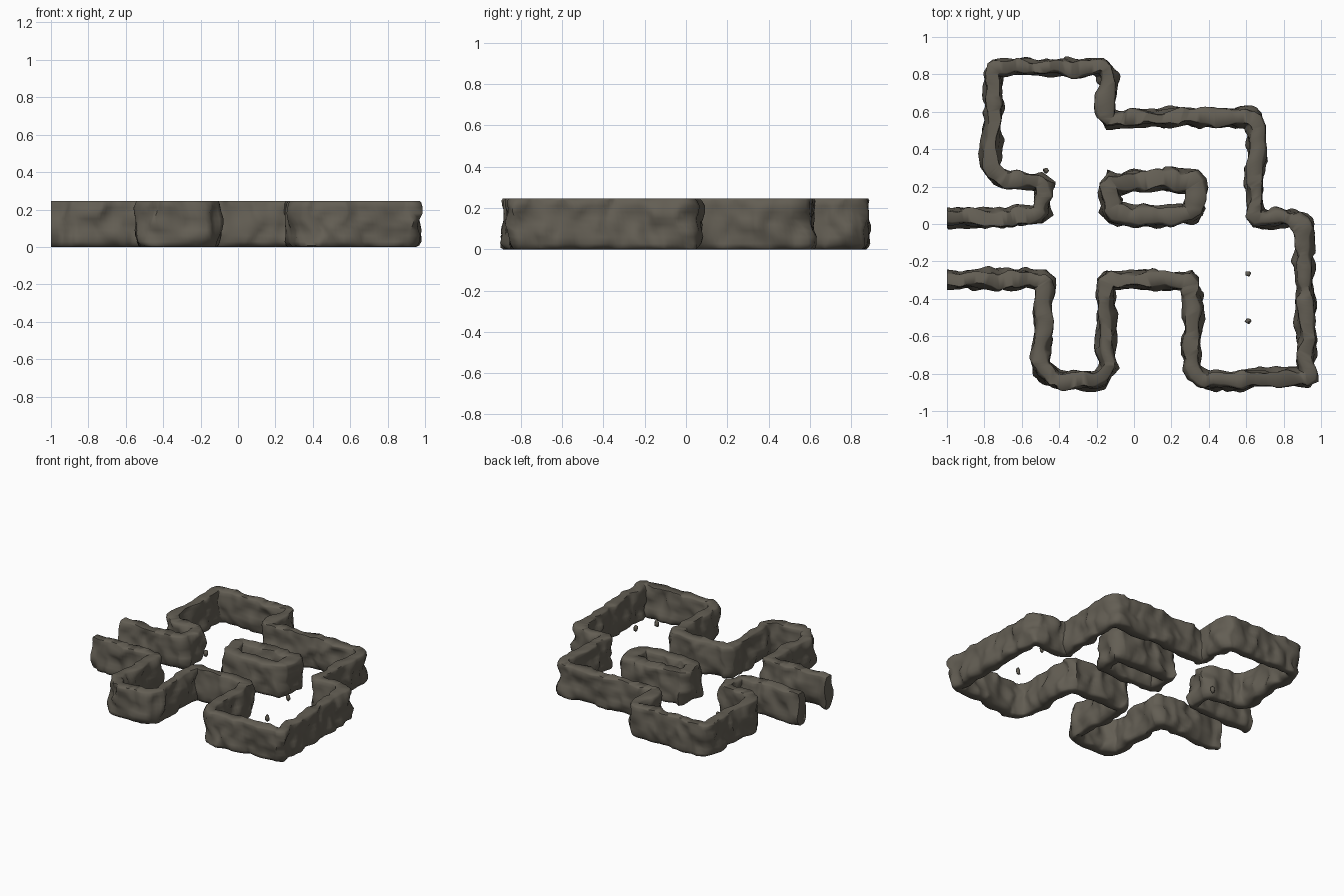
import bpy, bmesh, random
from mathutils import Vector, noise

if "Cube" in bpy.data.objects:
    bpy.data.objects.remove(bpy.data.objects["Cube"])

random.seed(4)
# Wall profile: (height, width factor), with worn edges top and bottom
PROFILE = [(0, 0.5), (0.008, 0.8), (0.028, 1.0), (0.06, 1.06), (0.09, 1.08), (0.12, 1.06),
           (0.15, 1.03), (0.18, 1.0), (0.21, 0.97), (0.236, 0.9), (0.246, 0.74)]

stone = bpy.data.materials.new("stone")
stone.diffuse_color = (0.125, 0.112, 0.088, 1)
stone.use_nodes = True
stone.node_tree.nodes["Principled BSDF"].inputs["Base Color"].default_value = stone.diffuse_color


def finish(bm, name):
    bmesh.ops.recalc_face_normals(bm, faces=bm.faces)
    me = bpy.data.meshes.new(name)
    bm.to_mesh(me)
    bm.free()
    ob = bpy.data.objects.new(name, me)
    bpy.context.collection.objects.link(ob)
    me.materials.append(stone)
    bpy.ops.object.select_all(action='DESELECT')
    ob.select_set(True)
    bpy.context.view_layer.objects.active = ob
    bpy.ops.object.shade_smooth_by_angle(angle=1.1)


def cut_corners(pts, closed, size=0.016):
    """Bevel each path corner a little."""
    out, n = [], len(pts)
    for i, p in enumerate(pts):
        if not closed and i in (0, n - 1):
            out.append(p)
            continue
        for q in (pts[i - 1], pts[(i + 1) % n]):
            out.append(p + (q - p).normalized() * min(size, (q - p).length * 0.3))
    return out


def offset_path(pts, closed):
    """Mitred sideways directions along a path."""
    n, out = len(pts), []
    for i, p in enumerate(pts):
        a = (p - pts[i - 1]).normalized() if closed or i > 0 else None
        b = (pts[(i + 1) % n] - p).normalized() if closed or i < n - 1 else None
        a, b = a or b, b or a
        na, nb = Vector((-a.y, a.x)), Vector((-b.y, b.x))
        m = (na + nb).normalized()
        out.append(m / max(m.dot(na), 0.6))
    return out


def rough(p):
    """Eroded rock: sideways noise, heights stay level."""
    d = (noise.noise_vector(p * 7 + Vector((2.3, 5.1, 0.7))) * 0.026
         + noise.noise_vector(p * 14 + Vector((7, 3, 1))) * 0.024)
    x = -1.0 if p.x < -0.995 else max(-1.0, min(0.995, p.x + d.x))
    return Vector((x, p.y + d.y, p.z))


def rock_wall(name, coords, half, closed=False):
    pts = cut_corners([Vector(c) for c in coords], closed)
    mit = offset_path(pts, closed)
    n = len(pts)
    stations = []
    for i in range(n if closed else n - 1):
        j = (i + 1) % n
        steps = max(1, round((pts[j] - pts[i]).length / 0.018))
        for s in range(steps):
            t = s / steps
            stations.append((pts[i].lerp(pts[j], t), mit[i].lerp(mit[j], t)))
    if not closed:
        stations.append((pts[-1], mit[-1]))
    bm = bmesh.new()
    rings = []
    for c, m in stations:
        ring = []
        for side, prof in ((1, PROFILE), (-1, PROFILE[::-1])):
            for z, w in prof:
                q = c + m * side * half * w
                ring.append(bm.verts.new(rough(Vector((q.x, q.y, z)))))
        rings.append(ring)
    for i in range(len(rings) if closed else len(rings) - 1):
        a, b = rings[i], rings[(i + 1) % len(rings)]
        for k in range(len(a)):
            l = (k + 1) % len(a)
            bm.faces.new((a[k], a[l], b[l], b[k]))
    if not closed:
        bm.faces.new(rings[0])
        bm.faces.new(rings[-1])
    finish(bm, name)


# Long winding cave wall, open at the left entrance
rock_wall("outer_cave_wall", [
    (-1, 0.037), (-0.56, 0.04), (-0.495, 0.05), (-0.485, 0.225), (-0.70, 0.235),
    (-0.765, 0.30), (-0.75, 0.815), (-0.71, 0.84), (-0.18, 0.84), (-0.14, 0.81),
    (-0.145, 0.565), (0.62, 0.57), (0.655, 0.54), (0.645, 0.035), (0.86, 0.03),
    (0.91, -0.02), (0.925, -0.82), (0.37, -0.835), (0.31, -0.79), (0.305, -0.30),
    (-0.15, -0.30), (-0.145, -0.78), (-0.20, -0.83), (-0.42, -0.84),
    (-0.495, -0.77), (-0.48, -0.295), (-1, -0.295)], 0.042)

# Central ring of rock, its hole narrowing at the ends
rock_wall("central_rock_ring", [
    (-0.125, 0.215), (0.10, 0.235), (0.325, 0.235), (0.32, 0.055),
    (0.10, 0.04), (-0.125, 0.06)], 0.050, True)

# Loose stone fragments
for i, (x, y, z) in enumerate([(0.61, -0.265, 0.19), (0.61, -0.52, 0.13), (-0.47, 0.285, 0.03)]):
    bm = bmesh.new()
    bmesh.ops.create_icosphere(bm, subdivisions=1, radius=0.02)
    for v in bm.verts:
        v.co *= random.uniform(0.7, 1.1)
        v.co = Vector((v.co.x + x, v.co.y * 0.9 + y, max(0, v.co.z * 1.7 + z)))
    finish(bm, "stone_fragment_%d" % (i + 1))
